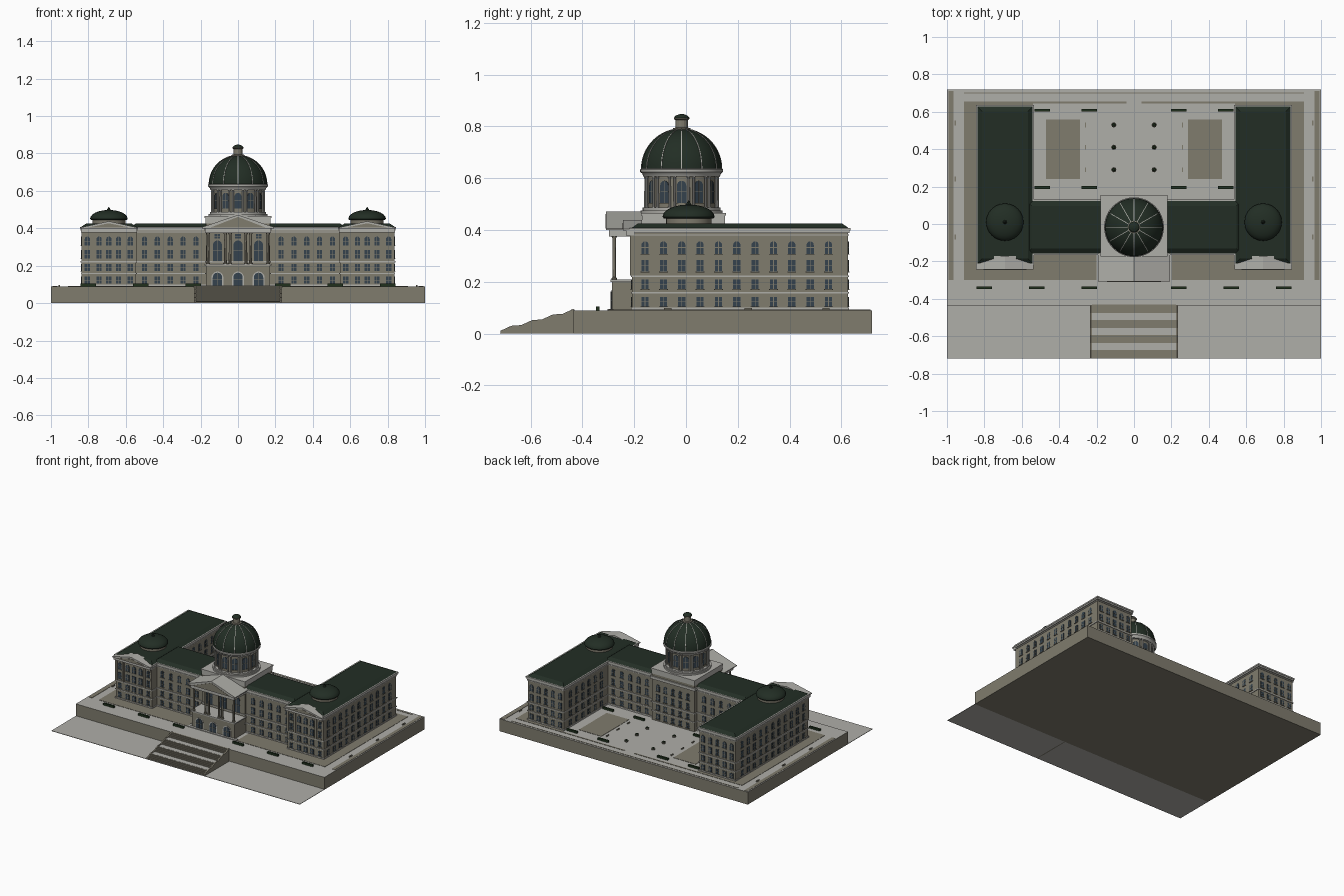
import bpy, bmesh, math
from mathutils import Matrix, Vector

if "Cube" in bpy.data.objects:
    bpy.data.objects.remove(bpy.data.objects["Cube"])

COLOURS = {"pale_stone": (0.43, 0.425, 0.395), "taupe_stone": (0.215, 0.2, 0.155),
           "green_roof": (0.016, 0.027, 0.018), "blue_glass": (0.035, 0.055, 0.075),
           "hedge_green": (0.014, 0.03, 0.012)}
MATS = []
for label, rgb in COLOURS.items():
    m = bpy.data.materials.new(label)
    m.use_nodes = True
    m.diffuse_color = (*rgb, 1)
    m.node_tree.nodes["Principled BSDF"].inputs["Base Color"].default_value = (*rgb, 1)
    MATS.append(m)
PALE, TAUPE, ROOF, GLASS, HEDGE = range(5)
BASE = 0.092


class Part:
    """Collects simple solids into one named object."""
    def __init__(self, name):
        self.name, self.bm = name, bmesh.new()

    def prism(self, ring, offset, mat, top=None, M=Matrix()):
        """Solid between a ring of points and its moved (or given) copy."""
        a = [self.bm.verts.new(M @ Vector(p)) for p in ring]
        b = [self.bm.verts.new(M @ (Vector(p) + Vector(offset))) for p in (top or ring)]
        n = len(a)
        faces = [self.bm.faces.new(a[::-1]), self.bm.faces.new(b)]
        faces += [self.bm.faces.new((a[i], a[(i + 1) % n], b[(i + 1) % n], b[i])) for i in range(n)]
        for f in faces:
            f.material_index = mat
        return faces

    def box(self, x0, x1, y0, y1, z0, z1, mat, inset=0, M=Matrix()):
        def rect(i):
            return [(x0 + i, y0 + i, z0), (x1 - i, y0 + i, z0), (x1 - i, y1 - i, z0), (x0 + i, y1 - i, z0)]
        return self.prism(rect(0), (0, 0, z1 - z0), mat, rect(inset), M)

    def lathe(self, profile, mat, centre, n=24):
        rings = []
        for r, z in profile:
            rings.append([self.bm.verts.new((centre[0] + r * math.cos(2 * math.pi * i / n),
                                             centre[1] + r * math.sin(2 * math.pi * i / n), z)) for i in range(n)])
        faces = [self.bm.faces.new(rings[0][::-1]), self.bm.faces.new(rings[-1])]
        for a, b in zip(rings, rings[1:]):
            faces += [self.bm.faces.new((a[i], a[(i + 1) % n], b[(i + 1) % n], b[i])) for i in range(n)]
        for f in faces:
            f.material_index = mat

    def done(self, smooth=False):
        bmesh.ops.recalc_face_normals(self.bm, faces=self.bm.faces)
        me = bpy.data.meshes.new(self.name)
        self.bm.to_mesh(me)
        self.bm.free()
        for m in MATS:
            me.materials.append(m)
        ob = bpy.data.objects.new(self.name, me)
        bpy.context.collection.objects.link(ob)
        if smooth:
            bpy.ops.object.select_all(action='DESELECT')
            ob.select_set(True)
            bpy.context.view_layer.objects.active = ob
            bpy.ops.object.shade_smooth_by_angle(angle=math.radians(35))


def wall_frame(x, y, angle):
    """Local frame on a wall: x along it, -y outward; angle 0 faces the front."""
    return Matrix.Translation((x, y, 0)) @ Matrix.Rotation(angle, 4, 'Z')


def window(p, M, u, z0, w, h, arched=False):
    ring = [(u - w / 2, 0, z0), (u + w / 2, 0, z0)]
    if arched:
        ring += [(u + w / 2 * math.cos(t * math.pi / 8), 0, z0 + h - w / 2 + w / 2 * math.sin(t * math.pi / 8))
                 for t in range(9)]
    else:
        ring += [(u + w / 2, 0, z0 + h), (u - w / 2, 0, z0 + h)]
    p.prism(ring, (0, -0.003, 0), GLASS, M=M)
    bar = 0.0013
    p.box(u - bar, u + bar, -0.0045, 0, z0, z0 + h, TAUPE, M=M)
    p.box(u - w / 2, u + w / 2, -0.0045, 0, z0 + h / 2 - bar, z0 + h / 2 + bar, TAUPE, M=M)
    p.box(u - w / 2 - 0.003, u + w / 2 + 0.003, -0.006, 0, z0 - 0.003, z0, TAUPE, M=M)


ROWS = [(0.105, 0.036, False), (0.172, 0.036, False), (0.239, 0.045, False), (0.308, 0.048, True)]


def window_grid(p, M, us):
    for z, h, arched in ROWS:
        for u in us:
            window(p, M, u, z, 0.028, h, arched)


def spread(a, b, n):
    return [a + (b - a) * i / (n - 1) for i in range(n)]


# Terrace, apron and paving
p = Part("terrace")
for f in p.box(-1, 1, -0.435, 0.718, 0, 0.09, TAUPE):
    if f.calc_center_median().z > 0.08:
        f.material_index = PALE
p.box(-1, 1, -0.718, -0.435, 0, 0.003, PALE)
p.done()
p = Part("paving")
for s in (-1, 1):
    strips = [(0.84, 0.91, -0.3, 0.655), (0.2, 0.84, -0.3, -0.15), (0.54, 0.84, 0.62, 0.655),
              (0.04, 0.54, 0.645, 0.655), (0.29, 0.47, 0.24, 0.56), (0.965, 0.992, -0.3, 0.712),
              (0, 0.91, 0.697, 0.704)]
    for a, b, c, d in strips:
        p.box(min(s * a, s * b), max(s * a, s * b), c, d, 0.089, BASE, TAUPE)
p.done()

# Stairs: four flights of small steps with pale landings, and cheek walls
p = Part("front_stairs")
outline = []
for k in range(4):
    y, z = -0.716 + 0.08 * k, 0.005 + 0.0218 * k
    for i in range(4):
        p.box(-0.225, 0.225, y + 0.011 * i, -0.43, z + 0.0054 * i, z + 0.0054 * (i + 1), TAUPE)
    if k < 3:
        p.box(-0.225, 0.225, y + 0.042, y + 0.08, z + 0.02, z + 0.0225, PALE)
    outline += [(y, z + 0.006), (y + 0.042, z + 0.025)]
outline += [(-0.43, 0.0), (-0.716, 0.0)]
for x in (-0.234, 0.225):
    p.prism([(x, y, z) for y, z in outline], (0.009, 0, 0), TAUPE)
p.done()

# Building blocks: walls, string courses, cornice and low roof
def block(name, x0, x1, y0, y1):
    p = Part(name)
    p.box(x0, x1, y0, y1, 0.085, 0.39, TAUPE)
    for z0, z1, e in [(0.09, 0.1, 0.004), (0.155, 0.161, 0.004), (0.218, 0.225, 0.005),
                      (0.378, 0.383, 0.004), (0.388, 0.398, 0.007), (0.398, 0.408, 0.01)]:
        p.box(x0 - e, x1 + e, y0 - e, y1 + e, z0, z1, PALE)
    p.box(x0 - 0.002, x1 + 0.002, y0 - 0.002, y1 + 0.002, 0.408, 0.425, ROOF, 0.025)
    p.done()


WX0, WX1, WY0, WY1 = 0.545, 0.836, -0.208, 0.625
WMID = (WX0 + WX1) / 2
block("left_wing", WX0, WX1, WY0, WY1)
block("right_wing", -WX1, -WX0, WY0, WY1)
block("main_range", -0.57, 0.57, -0.155, 0.12)

# Windows on every wall
p = Part("windows")
side_us = spread(-0.158, 0.55, 11)
for s in (-1, 1):
    turn = s * math.pi / 2
    window_grid(p, wall_frame(s * WX1, 0, turn), [s * u for u in side_us])
    window_grid(p, wall_frame(s * WX0, 0, -turn), [-s * u for u in side_us if u > 0.14])
    window_grid(p, wall_frame(s * WMID, WY0, 0), [-0.115, -0.052, 0, 0.052, 0.115])
    window_grid(p, wall_frame(s * WMID, WY1, math.pi), spread(-0.115, 0.115, 5))
    window_grid(p, wall_frame(s * 0.365, -0.155, 0), spread(-0.135, 0.14, 5))
    window_grid(p, wall_frame(s * 0.365, 0.12, math.pi), spread(-0.135, 0.135, 5))
window_grid(p, wall_frame(0, 0.15, math.pi), spread(-0.12, 0.12, 5))
p.done()


def pediment(p, cx, half, y0, y1, z0, z1):
    """Gabled stone pediment with a recessed-looking taupe face."""
    p.prism([(cx - half, y0, z0), (cx + half, y0, z0), (cx + half, y0, z0 + 0.006),
             (cx, y0, z1), (cx - half, y0, z0 + 0.006)], (0, y1 - y0, 0), PALE)
    p.prism([(cx - half * 0.75, y0 - 0.002, z0 + 0.005), (cx + half * 0.75, y0 - 0.002, z0 + 0.005),
             (cx, y0 - 0.002, z1 - 0.011)], (0, 0.004, 0), TAUPE)


# Wing pediments with flat pilasters
for s, side in ((1, "left"), (-1, "right")):
    p = Part(side + "_wing_pediment")
    c = s * WMID
    p.box(c - 0.15, c + 0.15, -0.232, -0.2, 0.378, 0.398, PALE)
    pediment(p, c, 0.153, -0.243, -0.17, 0.398, 0.438)
    for u in (-0.14, -0.085, 0.085, 0.14):
        p.box(c + u - 0.007, c + u + 0.007, -0.216, -0.2, 0.225, 0.378, TAUPE)
    p.done()

    # Small wing dome
    p = Part(side + "_wing_dome")
    at = (c, 0.01)
    p.lathe([(0.088, 0.42), (0.088, 0.45)], TAUPE, at)
    p.lathe([(0.095, 0.444), (0.1, 0.45)] + [(0.1 * math.cos(t), 0.452 + 0.046 * math.sin(t))
            for t in spread(0, 1.5, 7)], ROOF, at)
    p.lathe([(0.012, 0.495), (0.008, 0.503), (0.001, 0.514)], ROOF, at, 8)
    p.done(True)

# Centre block under the dome
p = Part("centre_block")
p.box(-0.172, 0.172, -0.168, 0.148, 0.085, 0.425, TAUPE)
for z0, z1, e in [(0.155, 0.161, 0.004), (0.218, 0.225, 0.005), (0.388, 0.408, 0.008),
                  (0.425, 0.455, 0.002), (0.455, 0.465, 0.006)]:
    p.box(-0.172 - e, 0.172 + e, -0.168 - e, 0.148 + e, z0, z1, PALE)
p.done()

# Portico: arched ground floor, balcony, columns and pediment
p = Part("portico")
p.box(-0.172, 0.172, -0.285, -0.16, 0.085, 0.2, TAUPE)
p.box(-0.18, 0.18, -0.292, -0.16, 0.2, 0.208, PALE)
p.box(-0.197, 0.197, -0.303, -0.28, 0.088, 0.095, PALE)
p.box(-0.176, 0.176, -0.297, -0.16, 0.375, 0.4, PALE)
pediment(p, 0, 0.193, -0.308, -0.15, 0.4, 0.472)
front, back = wall_frame(0, -0.285, 0), wall_frame(0, -0.168, 0)
for u in (-0.11, 0, 0.11):
    arch = [(u + 0.032 * math.cos(a), 0, 0.137 + 0.032 * math.sin(a)) for a in spread(0, math.pi, 11)]
    p.prism([(u - 0.032, 0, 0.09), (u + 0.032, 0, 0.09)] + arch, (0, -0.002, 0), PALE, M=front)
    window(p, front @ Matrix.Translation((0, -0.002, 0)), u, 0.093, 0.05, 0.07, True)
    window(p, back, u, 0.225, 0.048, 0.11, True)
    window(p, back, u, 0.345, 0.03, 0.025)
p.done()
p = Part("portico_columns")
for x in (-0.16, -0.068, -0.042, 0.042, 0.068, 0.16):
    p.lathe([(0.011, 0.208), (0.011, 0.214), (0.008, 0.216), (0.0065, 0.365), (0.011, 0.375)],
            TAUPE, (x, -0.277), 10)
p.done(True)

# Drum with windows, paired columns and cornice rings
D = (0, -0.017)
p = Part("dome_drum")
p.lathe([(0.158, 0.462), (0.158, 0.476), (0.15, 0.476), (0.15, 0.486)], PALE, D, 48)
p.lathe([(0.132, 0.48), (0.132, 0.62)], TAUPE, D, 48)
p.lathe([(0.148, 0.606), (0.152, 0.618), (0.16, 0.624), (0.16, 0.634), (0.152, 0.638)], PALE, D, 48)
p.done(True)
p = Part("drum_bays")
for k in range(12):
    a = k * math.pi / 6
    window(p, wall_frame(*D, a) @ Matrix.Translation((0, -0.131, 0)), 0, 0.505, 0.036, 0.085, True)
    for off in (-0.19, 0.19):
        t = a + off
        p.lathe([(0.007, 0.484), (0.005, 0.49), (0.0045, 0.598), (0.007, 0.608)], PALE,
                (D[0] + 0.142 * math.sin(t), D[1] - 0.142 * math.cos(t)), 8)
p.done()

# Great dome and its ribs
p = Part("great_dome")
p.lathe([(0.155 * math.cos(t), 0.636 + 0.155 * math.sin(t)) for t in spread(0, 1.45, 13)], ROOF, D, 48)
p.done(True)
p = Part("dome_ribs")
for k in range(12):
    M = wall_frame(*D, k * math.pi / 6)
    arc = [(r * math.cos(t), r * math.sin(t)) for r, ts in
           ((0.157, spread(0, 1.4, 13)), (0.15, spread(1.4, 0, 13))) for t in ts]
    p.prism([(-0.0018, -y, 0.636 + z) for y, z in arc], (0.0036, 0, 0), PALE, M=M)
p.done()

# Lantern
p = Part("lantern")
p.lathe([(0.034, 0.784), (0.034, 0.793), (0.024, 0.795), (0.024, 0.824), (0.03, 0.828), (0.03, 0.833)], TAUPE, D, 16)
p.lathe([(0.03, 0.833), (0.022, 0.842), (0.008, 0.847)], ROOF, D, 16)
p.done()

# Hedges, planters and benches
p = Part("hedges")
spots = [(x, -0.34) for x in (0.24, 0.52, 0.8)] + [(x, y) for x in (0.24, 0.49) for y in (0.195, 0.608)]
for s in (-1, 1):
    for x, y in spots:
        p.box(s * x - 0.042, s * x + 0.042, y - 0.007, y + 0.007, 0.089, 0.104, HEDGE)
p.done()
p = Part("planters_and_benches")
for s in (-1, 1):
    for y in (0.29, 0.41, 0.53):
        p.lathe([(0.011, 0.089), (0.014, 0.1)], TAUPE, (s * 0.108, y), 8)
        p.lathe([(0.01, 0.1), (0.006, 0.106)], HEDGE, (s * 0.108, y), 8)
        p.box(s * 0.26 - 0.003, s * 0.26 + 0.003, y - 0.013, y + 0.013, 0.089, 0.098, TAUPE)
    for y in (-0.07, 0.24, 0.54):
        p.box(s * 0.955 - 0.004, s * 0.955 + 0.004, y - 0.014, y + 0.014, 0.089, 0.098, TAUPE)
p.done()
